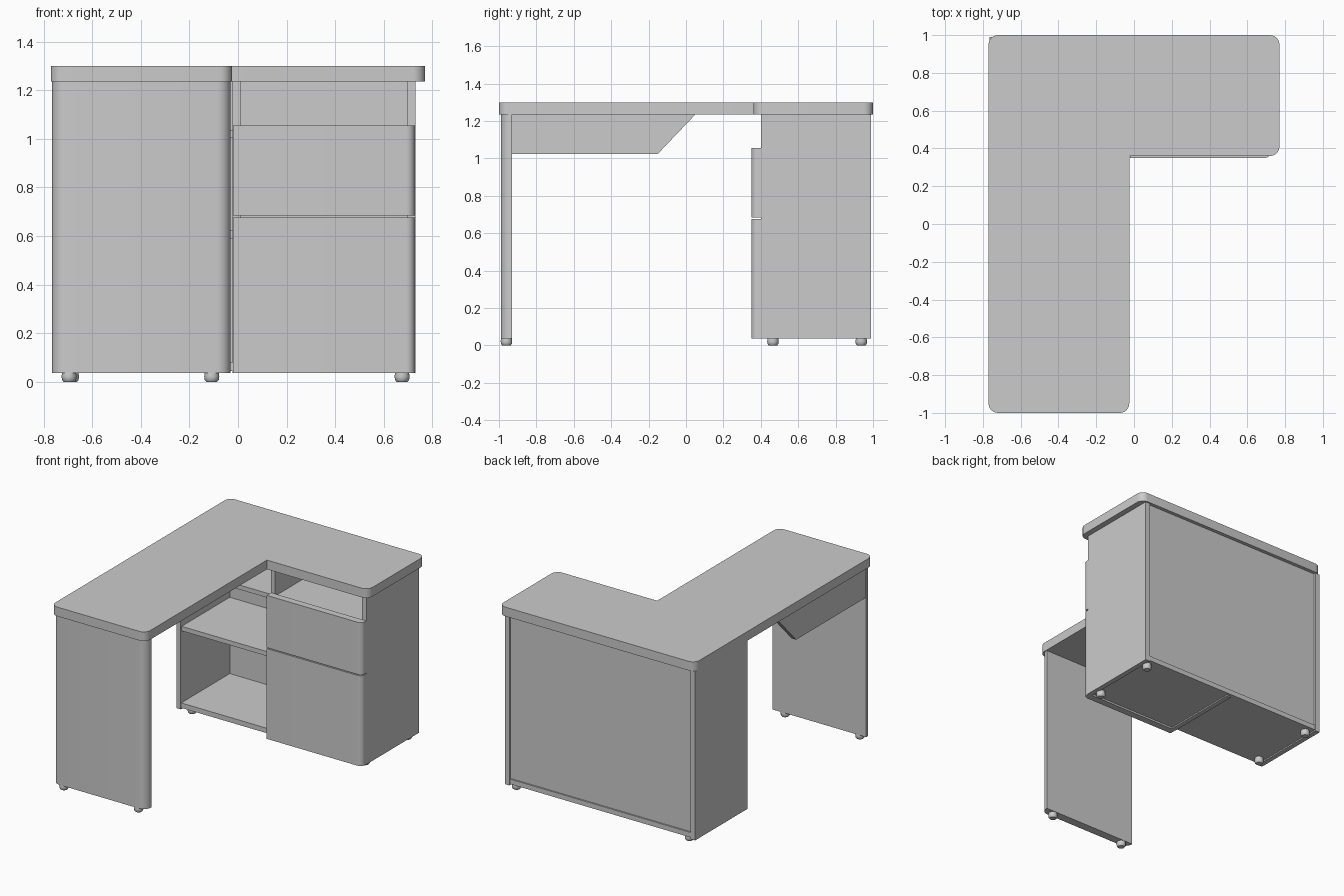
import bpy, bmesh
from math import radians, pi, sin, cos
from mathutils import Vector

if "Cube" in bpy.data.objects:
    bpy.data.objects.remove(bpy.data.objects["Cube"], do_unlink=True)

grey = bpy.data.materials.new("light_grey")
grey.use_nodes = True
grey.diffuse_color = (0.6, 0.6, 0.6, 1)
grey.node_tree.nodes["Principled BSDF"].inputs["Base Color"].default_value = (0.6, 0.6, 0.6, 1)


def finish(name, bm):
    bmesh.ops.recalc_face_normals(bm, faces=bm.faces)
    mesh = bpy.data.meshes.new(name)
    bm.to_mesh(mesh)
    bm.free()
    mesh.materials.append(grey)
    ob = bpy.data.objects.new(name, mesh)
    bpy.context.collection.objects.link(ob)
    bpy.ops.object.select_all(action="DESELECT")
    ob.select_set(True)
    bpy.context.view_layer.objects.active = ob
    bpy.ops.object.shade_smooth_by_angle(angle=radians(35))
    return ob


def prism(name, points, shift):
    """Extrude a flat outline along a vector."""
    bm = bmesh.new()
    face = bm.faces.new([bm.verts.new(p) for p in points])
    moved = bmesh.ops.extrude_face_region(bm, geom=[face])["geom"]
    bmesh.ops.translate(bm, vec=shift, verts=[g for g in moved if isinstance(g, bmesh.types.BMVert)])
    return finish(name, bm)


def board(name, x, y, z, radius=0, rounded="", steps=6):
    """Box from ranges; named plan corners (such as 'FL' front low-x) are rounded."""
    corners = [("FL", x[0], y[0], 1, 1), ("FR", x[1], y[0], -1, 1),
               ("BR", x[1], y[1], -1, -1), ("BL", x[0], y[1], 1, -1)]
    points = []
    for i, (key, cx, cy, sx, sy) in enumerate(corners):
        if key not in rounded.split():
            points.append((cx, cy, z[0]))
            continue
        for k in range(steps + 1):
            a = pi + i * pi / 2 + k * pi / 2 / steps
            points.append((cx + sx * radius + radius * cos(a),
                           cy + sy * radius + radius * sin(a), z[0]))
    return prism(name, points, Vector((0, 0, z[1] - z[0])))


def foot(name, x, y):
    """Small barrel-shaped foot made of stacked rings."""
    bm = bmesh.new()
    rings = []
    for r, z in ((0.022, 0), (0.029, 0.008), (0.031, 0.022), (0.028, 0.042)):
        rings.append([bm.verts.new((x + r * cos(k * pi / 6), y + r * sin(k * pi / 6), z))
                      for k in range(12)])
    for low, high in zip(rings, rings[1:]):
        for k in range(12):
            n = (k + 1) % 12
            bm.faces.new((low[k], low[n], high[n], high[k]))
    bm.faces.new(rings[0])
    bm.faces.new(rings[-1])
    return finish(name, bm)


BASE, UNDER, TOP = 0.036, 1.235, 1.30

# Desk tops
board("back_desktop", (-0.77, 0.77), (0.36, 1.0), (UNDER, TOP), 0.05, "FR BR BL")
board("wing_desktop", (-0.77, -0.025), (-1.0, 0.36), (UNDER, TOP), 0.05, "FL FR")

# Wing leg and the brace under the wing
board("wing_leg", (-0.765, -0.03), (-0.99, -0.93), (BASE, UNDER), 0.055, "FL FR")
brace = [(-0.93, UNDER), (-0.93, 1.025), (-0.15, 1.025), (0.05, UNDER)]
prism("wing_brace", [(-0.76, y, z) for y, z in brace], Vector((0.035, 0, 0)))

# Cabinet carcass
side = 0.035
board("cabinet_right_side", (-0.765, -0.765 + side), (0.40, 0.99), (BASE, UNDER))
board("cabinet_left_side", (0.73 - side, 0.73), (0.40, 0.99), (BASE, UNDER))
board("cabinet_divider", (-0.022, 0.012), (0.40, 0.965), (BASE, UNDER))
inner = (-0.765 + side, 0.73 - side)
board("cabinet_back", inner, (0.95, 0.975), (0.06, UNDER))
board("cabinet_bottom", inner, (0.405, 0.985), (0.045, 0.08))

# Open shelves and the floor of the niche above the drawers
for name, z in (("middle_shelf", 0.59), ("upper_shelf", 1.005)):
    board(name, (inner[0], -0.022), (0.41, 0.95), (z, z + 0.032))
board("niche_floor", (0.012, inner[1]), (0.40, 0.95), (1.01, 1.04))

# Drawer fronts
for name, low, high in (("lower_drawer_front", BASE, 0.677), ("upper_drawer_front", 0.684, 1.055)):
    board(name, (-0.02, 0.728), (0.35, 0.40), (low, high), 0.035, "FR")

# Feet
for x in (-0.695, -0.108):
    foot("wing_foot", x, -0.96)
for x in (-0.685, 0.675):
    for y in (0.465, 0.937):
        foot("cabinet_foot", x, y)
